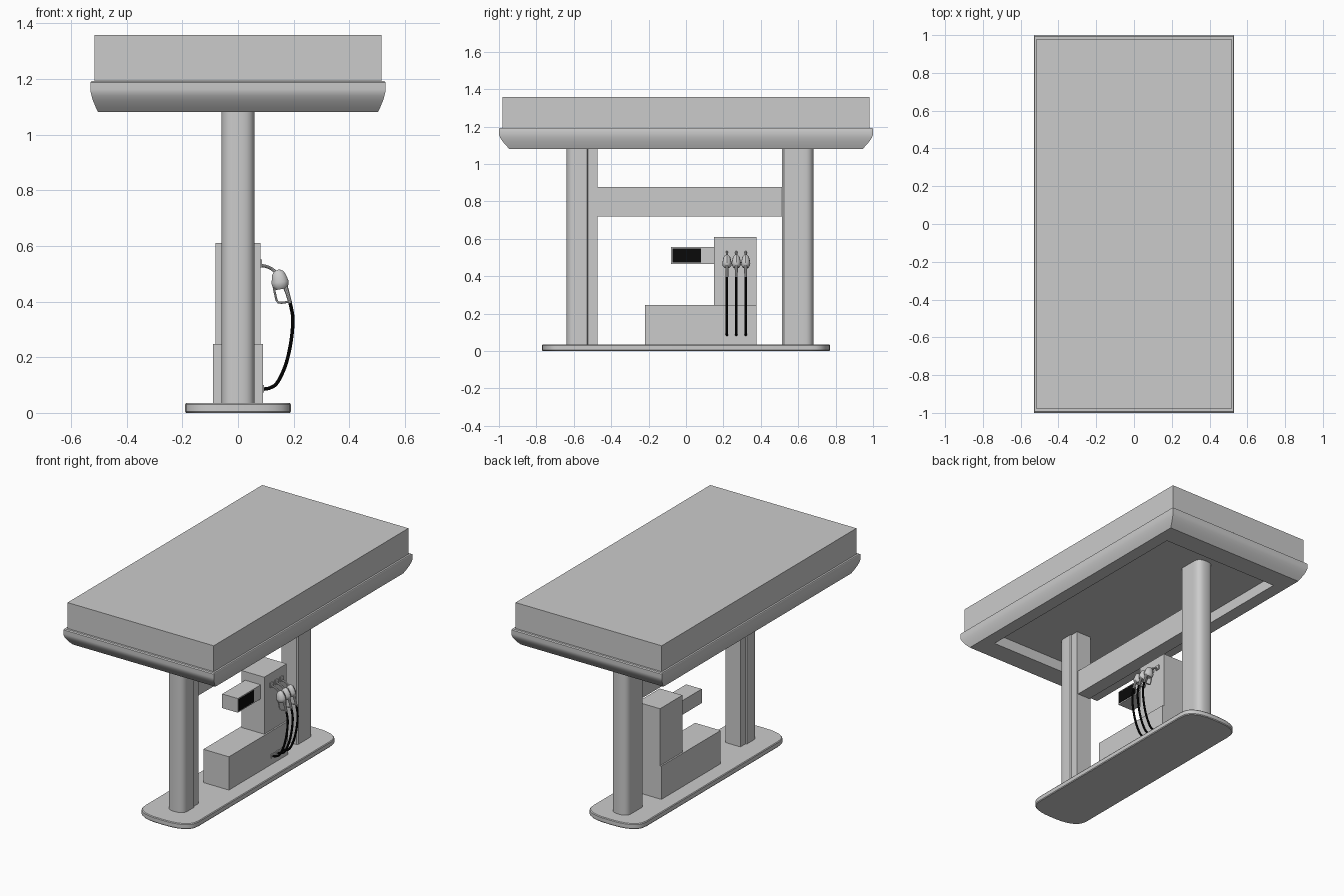
import bpy, bmesh, math
from mathutils import Vector

if "Cube" in bpy.data.objects:
    bpy.data.objects.remove(bpy.data.objects["Cube"])


def material(name, rgb):
    m = bpy.data.materials.new(name)
    m.diffuse_color = (*rgb, 1)
    m.use_nodes = True
    m.node_tree.nodes["Principled BSDF"].inputs["Base Color"].default_value = m.diffuse_color
    return m


GREY = material("light_grey", (0.6, 0.6, 0.6))
BLACK = material("black", (0.003, 0.003, 0.003))


def finish(name, bm, mat, smooth=False):
    bmesh.ops.recalc_face_normals(bm, faces=bm.faces[:])
    me = bpy.data.meshes.new(name)
    bm.to_mesh(me)
    bm.free()
    me.materials.append(mat)
    ob = bpy.data.objects.new(name, me)
    bpy.context.collection.objects.link(ob)
    if smooth:
        bpy.ops.object.select_all(action='DESELECT')
        bpy.context.view_layer.objects.active = ob
        ob.select_set(True)
        bpy.ops.object.shade_smooth_by_angle(angle=math.radians(35))
    return ob


def loft(name, rings, mat=GREY, smooth=False):
    """Skin a list of closed point rings and cap both ends."""
    bm = bmesh.new()
    vs = [[bm.verts.new(p) for p in r] for r in rings]
    n = len(rings[0])
    for a, b in zip(vs, vs[1:]):
        for i in range(n):
            j = (i + 1) % n
            bm.faces.new((a[i], a[j], b[j], b[i]))
    bm.faces.new(vs[0])
    bm.faces.new(vs[-1])
    return finish(name, bm, mat, smooth)


def rect(hx, hy, z):
    return [(-hx, -hy, z), (hx, -hy, z), (hx, hy, z), (-hx, hy, z)]


def box(name, x, y, z, mat=GREY):
    r = [(x[0], y[0]), (x[1], y[0]), (x[1], y[1]), (x[0], y[1])]
    return loft(name, [[(*p, h) for p in r] for h in z], mat)


def tube(name, pts, radii, mat=GREY, sides=10, wide=1.0):
    """Round sweep in a plane of constant y; wide stretches it along y."""
    pts = [Vector(p) for p in pts]
    rings = []
    for i, p in enumerate(pts):
        t = (pts[min(i + 1, len(pts) - 1)] - pts[max(i - 1, 0)]).normalized()
        side = Vector((0, 1, 0))
        up = t.cross(side)
        r = radii[i] if isinstance(radii, (list, tuple)) else radii
        rings.append([p + r * (math.cos(a) * side * wide + math.sin(a) * up)
                      for a in (2 * math.pi * k / sides for k in range(sides))])
    return loft(name, rings, mat, True)


def smooth_path(pts, steps=5):
    """Catmull-Rom interpolation through the given points."""
    pts = [Vector(p) for p in pts]
    q = [2 * pts[0] - pts[1]] + pts + [2 * pts[-1] - pts[-2]]
    out = []
    for i in range(1, len(q) - 2):
        a, b, c, d = q[i - 1:i + 3]
        for s in range(steps):
            t = s / steps
            out.append(0.5 * (2 * b + (c - a) * t + (2 * a - 5 * b + 4 * c - d) * t * t
                              + (3 * b - a - 3 * c + d) * t ** 3))
    return out + [pts[-1]]


def round_end(hx, y_side, depth, power=0.75, n=14):
    """Bulged end outline running from +x to -x, bulging towards +y."""
    out = []
    for i in range(n + 1):
        a = math.pi * i / n
        c = math.cos(a)
        s = max(math.sin(a), 0.0)
        out.append((math.copysign(abs(c) ** power, c) * hx, y_side + depth * s ** power))
    return out


# Canopy: solid upper box above a trim with a curved lower edge and a recessed ceiling
box("canopy_top", (-0.515, 0.515), (-0.98, 0.98), (1.185, 1.358))
trim = [(1.193, 0.12), (1.188, 0), (1.163, 0), (1.153, 0.02), (1.14, 0.12),
        (1.122, 0.33), (1.101, 0.65), (1.081, 1)]
rings = [rect(0.53 - 0.027 * f, 1 - 0.055 * f, z) for z, f in trim]
rings += [rect(0.42, 0.81, 1.081), rect(0.42, 0.81, 1.15)]
loft("canopy_trim", rings, GREY, True)

# Island base with bulged ends
end = round_end(0.19, 0.66, 0.11)
outline = end + [(-x, -y) for x, y in end]
loft("island_base", [[(x * k, y * (1 - (1 - k) * 0.25), z) for x, y in outline]
                     for z, k in ((0, 0.98), (0.005, 1), (0.03, 1), (0.035, 0.98))],
     GREY, True)

# Two columns with rounded outer ends; the front one is stepped where the beam meets it
front = round_end(0.06, 0.585, 0.055)
front += [(-0.06, 0.53), (-0.052, 0.525), (-0.052, 0.473),
          (0.052, 0.473), (0.052, 0.525), (0.06, 0.53)]
rear = round_end(0.06, 0.627, 0.055)
rear += [(-0.06, 0.523), (-0.052, 0.513), (0.052, 0.513), (0.06, 0.523)]
for name, sign, prof in (("front_column", -1, front), ("rear_column", 1, rear)):
    loft(name, [[(x, sign * y, z) for x, y in prof] for z in (0.03, 1.152)], GREY, True)
box("cross_beam", (-0.045, 0.045), (-0.475, 0.515), (0.718, 0.878))

# Pump cabinet, tower and display arm
box("pump_cabinet", (-0.09, 0.09), (-0.22, 0.376), (0.034, 0.247))
box("pump_tower", (-0.08, 0.08), (0.15, 0.376), (0.247, 0.61))
box("display_arm", (-0.055, 0.055), (-0.08, 0.15), (0.465, 0.555))
box("display_screen", (0.053, 0.058), (-0.072, 0.08), (0.473, 0.548), BLACK)

# Three nozzles with holders, hoses and hose ports
for i, y in enumerate((0.219, 0.269, 0.319), 1):
    def P(*xz):
        return [(x, y, z) for x, z in xz]
    box(f"nozzle_holder_{i}", (0.079, 0.086), (y - 0.014, y + 0.014), (0.522, 0.552))
    tube(f"nozzle_spout_{i}",
         smooth_path(P((0.075, 0.53), (0.1, 0.527), (0.125, 0.515), (0.145, 0.495)), 3), 0.006)
    tube(f"nozzle_body_{i}",
         P((0.138, 0.512), (0.143, 0.502), (0.148, 0.487), (0.151, 0.47),
           (0.153, 0.456), (0.155, 0.445)),
         [0.01, 0.022, 0.027, 0.031, 0.029, 0.018], GREY, 12, 0.8)
    tube(f"nozzle_handle_{i}", P((0.168, 0.46), (0.178, 0.43), (0.188, 0.395)),
         [0.010, 0.008, 0.007])
    tube(f"trigger_guard_{i}",
         smooth_path(P((0.128, 0.455), (0.134, 0.425), (0.145, 0.397), (0.186, 0.4)), 3), 0.004)
    tube(f"hose_{i}",
         smooth_path(P((0.186, 0.402), (0.197, 0.34), (0.191, 0.26), (0.172, 0.175),
                       (0.142, 0.11), (0.115, 0.09), (0.088, 0.085))), 0.0066, BLACK)
    box(f"hose_port_{i}", (0.089, 0.094), (y - 0.014, y + 0.014), (0.073, 0.101))
